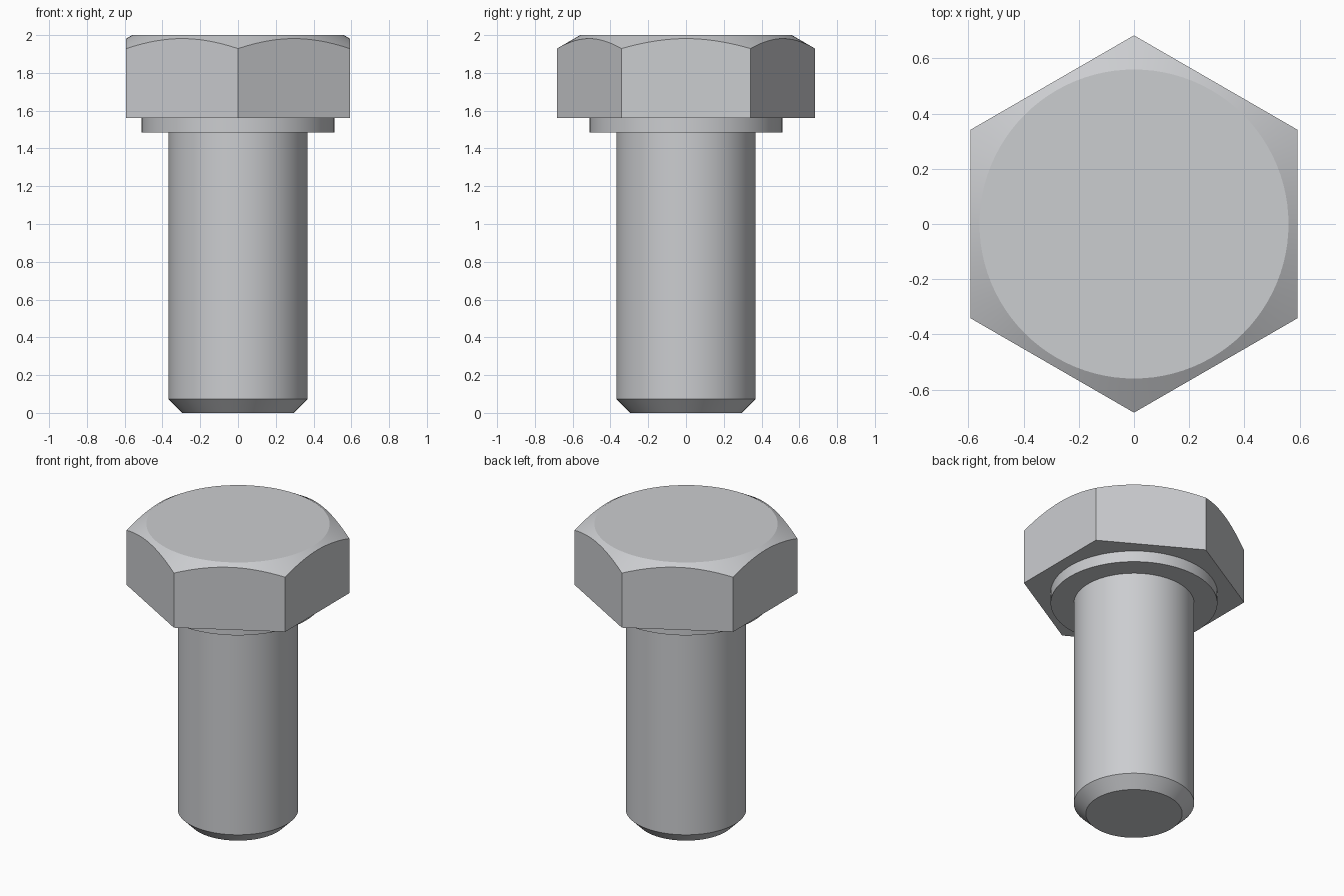
import bpy, bmesh, math

SEGMENTS = 96

cube = bpy.data.objects.get("Cube")
if cube:
    bpy.data.objects.remove(cube, do_unlink=True)

steel = bpy.data.materials.new("light_steel")
steel.use_nodes = True
colour = (0.60, 0.61, 0.63, 1)
steel.diffuse_color = colour
steel.node_tree.nodes["Principled BSDF"].inputs["Base Color"].default_value = colour


def loft(name, levels):
    """Skin a capped solid over levels of (radius function, height function)."""
    bm = bmesh.new()
    rings = []
    for radius, height in levels:
        ring = []
        for i in range(SEGMENTS):
            a = math.tau * i / SEGMENTS
            r = radius(a)
            ring.append(bm.verts.new((r * math.cos(a), r * math.sin(a), height(r))))
        rings.append(ring)
    for low, high in zip(rings, rings[1:]):
        for i in range(SEGMENTS):
            j = (i + 1) % SEGMENTS
            bm.faces.new((low[i], low[j], high[j], high[i]))
    bm.faces.new(rings[0][::-1])
    bm.faces.new(rings[-1])
    mesh = bpy.data.meshes.new(name)
    bm.to_mesh(mesh)
    bm.free()
    mesh.materials.append(steel)
    obj = bpy.data.objects.new(name, mesh)
    bpy.context.collection.objects.link(obj)
    bpy.ops.object.select_all(action="DESELECT")
    obj.select_set(True)
    bpy.context.view_layer.objects.active = obj
    bpy.ops.object.shade_smooth_by_angle(angle=math.radians(20))
    return obj


def const(value):
    return lambda _: value


def turned(name, profile):
    return loft(name, [(const(r), const(z)) for r, z in profile])


# Shank with a chamfered tip, and the washer collar under the head
turned("shank", [(0.295, 0), (0.368, 0.073), (0.368, 1.49)])
turned("collar", [(0.51, 1.485), (0.51, 1.565)])

# Hexagonal head, corners on the y axis, crown cut by a 30 degree cone
FLAT, CROWN = 0.592, 0.56
SIXTH = math.tau / 6


def hexagon(a):
    return FLAT / math.cos((a + SIXTH / 2) % SIXTH - SIXTH / 2)


def cone(r):
    return 2 - (r - CROWN) * math.tan(math.radians(30))


loft("hex_head", [(hexagon, const(1.56)), (hexagon, cone), (const(CROWN), const(2))])
